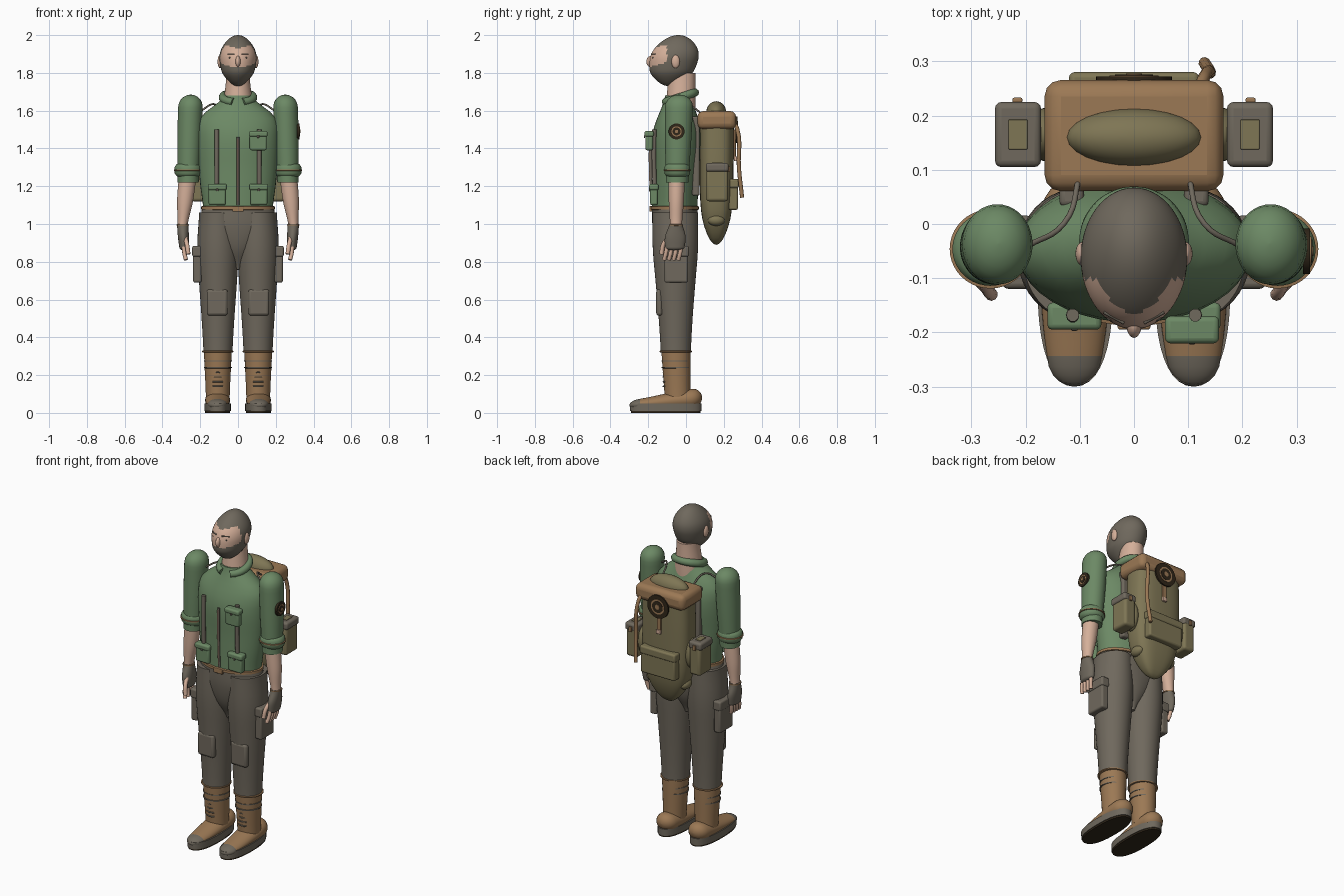
import bpy, bmesh, math
from mathutils import Vector

cube = bpy.data.objects.get("Cube")
if cube:
    bpy.data.objects.remove(cube)


def material(name, red, green, blue):
    mat = bpy.data.materials.new(name)
    mat.use_nodes = True
    mat.diffuse_color = (red, green, blue, 1)
    mat.node_tree.nodes["Principled BSDF"].inputs["Base Color"].default_value = mat.diffuse_color
    return mat


GREEN = material("shirt green", .15, .25, .13)
GREY = material("warm grey", .16, .14, .11)
BROWN = material("leather brown", .33, .19, .09)
OLIVE = material("canvas olive", .21, .18, .09)
SKIN = material("skin", .66, .43, .32)
DARK = material("dark brown", .03, .02, .01)


def finish(name, bm, mats, bevel=0):
    """Make the object; a left part also gets its right twin."""
    names = [name]
    if name.startswith("left_"):
        names.append(name.replace("left_", "right_"))
    for part in names:
        if part != name:
            bmesh.ops.scale(bm, vec=(-1, 1, 1), verts=bm.verts)
        bmesh.ops.recalc_face_normals(bm, faces=bm.faces)
        mesh = bpy.data.meshes.new(part)
        bm.to_mesh(mesh)
        for mat in mats:
            mesh.materials.append(mat)
        ob = bpy.data.objects.new(part, mesh)
        bpy.context.collection.objects.link(ob)
        bpy.ops.object.select_all(action="DESELECT")
        ob.select_set(True)
        bpy.context.view_layer.objects.active = ob
        bpy.ops.object.shade_smooth_by_angle(angle=math.radians(40))
        if bevel:
            mod = ob.modifiers.new("soft edges", "BEVEL")
            mod.width, mod.segments = bevel, 3
    bm.free()


def blend(values, f):
    """Smooth curve through evenly spaced values."""
    last = len(values) - 1
    i = min(int(f * last), max(last - 1, 0))
    t = f * last - i
    a, b, c, d = (values[min(max(i + k, 0), last)] for k in (-1, 0, 1, 2))
    return b + t * (c - a + t * (2 * a - 5 * b + 4 * c - d + t * (3 * b - 3 * c + d - a))) / 2


def dome(f, size):
    return math.sqrt(1 - (1 - f / size) ** 2) if f < size else 1


def limb(name, mats, start, end, widths, depths, axis="Z", round_start=0, round_end=0,
         power=2, steps=20, segments=40, rule=None):
    """Skin oval rings between two points, with optional domed ends."""
    start, end = Vector(start), Vector(end)
    bm = bmesh.new()
    loops = []
    for step in range(steps + 1):
        f = (1 - math.cos(math.pi * step / steps)) / 2
        scale = max(dome(f, round_start) * dome(1 - f, round_end), .02)
        loop = []
        for j in range(segments):
            angle = math.tau * j / segments
            u, v = (math.copysign(abs(n) ** (2 / power), n) * scale for n in (math.cos(angle), math.sin(angle)))
            u, v = u * blend(widths, f), v * blend(depths, f)
            offset = {"X": (0, u, v), "Y": (u, 0, v), "Z": (u, v, 0)}[axis]
            loop.append(bm.verts.new(start.lerp(end, f) + Vector(offset)))
        loops.append(loop)
    for a, b in zip(loops, loops[1:]):
        for j in range(segments):
            bm.faces.new((a[j - 1], a[j], b[j], b[j - 1]))
    bm.faces.new(loops[0])
    bm.faces.new(loops[-1])
    if rule:
        for face in bm.faces:
            face.material_index = rule(face.calc_center_median())
    finish(name, bm, mats)


def band(name, mat, x, y, z, width, depth, half):
    limb(name, [mat], (x, y, z + half), (x, y, z - half), [width], [depth], power=2,
         round_start=.3, round_end=.3, steps=8)


def disc(name, mat, centre, radius, thickness, axis):
    reach = Vector((axis == "X", axis == "Y", 0)) * thickness
    limb(name, [mat], centre, Vector(centre) + reach, [radius], [radius], axis, steps=1)


def box(name, mat, loc, size, bevel=.01):
    bm = bmesh.new()
    bmesh.ops.create_cube(bm, size=1)
    bmesh.ops.scale(bm, vec=size, verts=bm.verts)
    bmesh.ops.translate(bm, vec=loc, verts=bm.verts)
    finish(name, bm, [mat], bevel)


def blob(name, mat, loc, radii):
    bm = bmesh.new()
    bmesh.ops.create_uvsphere(bm, u_segments=24, v_segments=16, radius=1)
    bmesh.ops.scale(bm, vec=radii, verts=bm.verts)
    bmesh.ops.translate(bm, vec=loc, verts=bm.verts)
    finish(name, bm, [mat])


def tube(name, mat, points, radius):
    curve = bpy.data.curves.new(name, "CURVE")
    curve.dimensions, curve.bevel_depth, curve.use_fill_caps = "3D", radius, True
    curve.bevel_resolution, curve.resolution_u = 3, 6
    spline = curve.splines.new("BEZIER")
    spline.bezier_points.add(len(points) - 1)
    for knot, point in zip(spline.bezier_points, points):
        knot.co = point
        knot.handle_left_type = knot.handle_right_type = "AUTO"
    curve.materials.append(mat)
    bpy.context.collection.objects.link(bpy.data.objects.new(name, curve))
    if name.startswith("left_"):
        tube(name.replace("left_", "right_"), mat, [(-x, y, z) for x, y, z in points], radius)


def pouch(name, mat, lid_mat, loc, size, button=True):
    """Soft box with an overlapping flap and a front button."""
    (x, y, z), (width, depth, height) = loc, size
    box(name, mat, loc, size)
    flap_z = z + height * .37
    box(name + "_flap", lid_mat, (x, y, flap_z), (width + .01, depth + .01, height * .3), .01)
    if button:
        box(name + "_button", GREY, (x, y - depth / 2 - .004, flap_z - .015), (.012, .006, .012), .002)


# Head: hair and beard are regions of one form
def head_colour(c):
    beard = c.y < -.045 and c.z < 1.88 + c.y / 4
    hair = c.z > 1.93 + min(abs(c.x), .06) / 4 or (c.y > -.1 and c.z > 1.775)
    return int(beard or hair)


limb("head", [SKIN, GREY], (0, -.04, 2), (0, -.09, 1.73), [.09, .1, .09, .06], [.12, .13, .12, .08],
     round_start=.5, round_end=.3, steps=50, segments=64, rule=head_colour)
limb("neck", [SKIN], (0, -.02, 1.8), (0, -.03, 1.6), [.06, .08], [.07, .08])
blob("nose", SKIN, (0, -.185, 1.86), (.014, .025, .03))
blob("left_ear", SKIN, (.095, -.055, 1.86), (.013, .022, .035))
blob("left_eye", GREY, (.037, -.172, 1.88), (.014, .008, .005))
tube("left_eyebrow", GREY, [(.018, -.182, 1.9), (.055, -.162, 1.9)], .004)

# Shirt, collar and zip
limb("shirt", [GREEN], (0, -.04, 1.68), (0, -.06, 1.09), [.07, .2, .215, .21, .2, .185], [.07, .13, .125, .12])
angles = [math.radians(27 * k - 72) for k in range(13)]
tube("collar", GREEN, [(.08 * math.cos(a), .08 * math.sin(a) - .033, 1.67 + .026 * math.sin(a)) for a in angles], .022)
tube("zip", GREY, [(0, -.18, 1.1), (0, -.187, 1.3), (0, -.187, 1.46)], .007)
tube("zip_edge", SKIN, [(0, -.186, 1.12), (0, -.193, 1.3), (0, -.193, 1.45)], .004)
pouch("chest_pouch", GREEN, GREEN, (.107, -.195, 1.44), (.09, .04, .1))
tube("left_chest_strap", GREY, [(.113, -.166, 1.2), (.113, -.17, 1.35), (.113, -.168, 1.5)], .012)
pouch("left_waist_pouch", GREEN, GREEN, (.11, -.17, 1.155), (.09, .04, .11))

# Belt and trousers
band("belt", BROWN, 0, -.06, 1.085, .195, .128, .02)
box("belt_buckle", BROWN, (0, -.187, 1.08), (.06, .015, .03), .004)
limb("trouser_seat", [GREY], (0, -.06, 1.09), (0, -.05, .76), [.19, .2, .12, .02], [.12, .12, .1, .05])
limb("left_trouser_leg", [GREY], (.106, -.057, 1.06), (.106, -.054, .32), [.1, .11, .1, .087, .077],
     [.12, .12, .105, .09, .08])
box("left_knee_pad", GREY, (.11, -.14, .585), (.11, .035, .14), .015)
pouch("left_thigh_pouch", GREY, GREY, (.215, -.052, .785), (.045, .125, .19), button=False)

# Sleeve with rolled cuff, and forearm
limb("left_sleeve", [GREEN], (.25, -.036, 1.685), (.264, -.047, 1.22), [.065, .064, .056], [.075, .07, .06],
     round_start=.14)
band("left_cuff", GREEN, .265, -.046, 1.285, .07, .068, .045)
band("left_cuff_strap", BROWN, .265, -.046, 1.285, .075, .073, .007)
limb("left_forearm", [SKIN], (.268, -.05, 1.24), (.293, -.053, 1), [.046, .042, .027], [.043, .04, .032])

# Fingerless glove and fingers
limb("left_glove", [GREY], (.293, -.053, 1), (.285, -.06, .86), [.03, .029, .024], [.035, .055, .05], round_end=.1)
band("left_wrist_strap", BROWN, .293, -.053, .995, .033, .037, .007)
for i in range(4):
    y = .025 * i - .1
    tube(f"left_finger_{i}", SKIN, [(.287, y, .88), (.283, y - .008, .84), (.275, y - .016, .81)], .011)
tube("left_thumb", SKIN, [(.28, -.09, .93), (.27, -.12, .89), (.263, -.13, .84)], .012)

# Boot
limb("left_boot_shaft", [BROWN], (.107, -.053, .33), (.107, -.045, .08), [.073, .063], [.077, .068])
band("left_boot_rim", BROWN, .108, -.054, .325, .083, .085, .009)
for i in range(2):
    band(f"left_boot_wrap_{i}", GREY, .107, -.053, .24 + .035 * i, .074, .076, .007)
for i in range(4):
    z = .14 + .025 * i
    tube(f"left_lace_{i}", GREY, [(.08, -.11, z), (.107, -.12, z), (.134, -.11, z)], .004)
limb("left_boot_foot", [BROWN, GREY], (.107, .085, .08), (.11, -.3, .04), [.06, .066, .06, .045],
     [.055, .05, .035, .025], "Y", round_start=.15, round_end=.12,
     rule=lambda c: int(c.y < -.25 or (c.y < -.22 and c.z > .08)))
limb("left_sole", [GREY], (.108, -.107, .05), (.108, -.107, .01), [.07], [.19], power=2.4, steps=2)
limb("left_tread", [DARK], (.108, -.107, .01), (.108, -.107, 0), [.066], [.185], power=2.4, steps=2)

# Backpack body, lid and bedroll
limb("pack_body", [OLIVE], (0, .163, 1.56), (0, .16, .89), [.15, .155, .145, .1], [.09, .09, .085, .06],
     round_end=.25, power=3)
box("pack_lid", BROWN, (0, .163, 1.55), (.33, .205, .095), .03)
blob("bedroll", OLIVE, (0, .16, 1.59), (.125, .053, .06))
pouch("pack_pocket", OLIVE, OLIVE, (0, .25, 1.155), (.23, .05, .16), button=False)
box("lid_strap", BROWN, (0, .258, 1.42), (.026, .012, .16), .003)
box("lid_buckle", SKIN, (0, .262, 1.345), (.028, .014, .025), .003)
tube("loose_strap", BROWN, [(.12, .25, 1.54), (.13, .272, 1.5), (.14, .28, 1.3), (.13, .297, 1.14)], .011)

# Pack straps and side pockets
box("left_back_strap", GREY, (.115, .052, 1.36), (.045, .04, .42))
tube("left_shoulder_cord", GREY, [(.1, .09, 1.58), (.13, 0, 1.635), (.195, -.04, 1.6)], .005)
blob("left_pocket_mount", OLIVE, (.16, .165, 1.22), (.035, .05, .09))
box("left_side_pocket", OLIVE, (.212, .165, 1.215), (.075, .115, .19), .015)
box("left_side_pocket_lid", GREY, (.214, .165, 1.3), (.085, .12, .045), .012)
box("left_side_pocket_label", OLIVE, (.214, .165, 1.323), (.035, .055, .006), .002)
box("left_side_pocket_catch", BROWN, (.215, .228, 1.29), (.018, .01, .03), .003)
blob("left_pack_knob", OLIVE, (.11, .16, 1.02), (.03, .045, .03))

# Round badges on the pack and one sleeve
for i, (mat, radius) in enumerate(zip((DARK, BROWN, DARK, BROWN), (.07, .045, .035, .015))):
    disc(f"pack_badge_{i}", mat, (0, .262, 1.5), radius, .01 + .002 * i, "Y")
    disc(f"sleeve_badge_{i}", mat, (.312, -.05, 1.49), radius * .6, .013 + .002 * i, "X")
